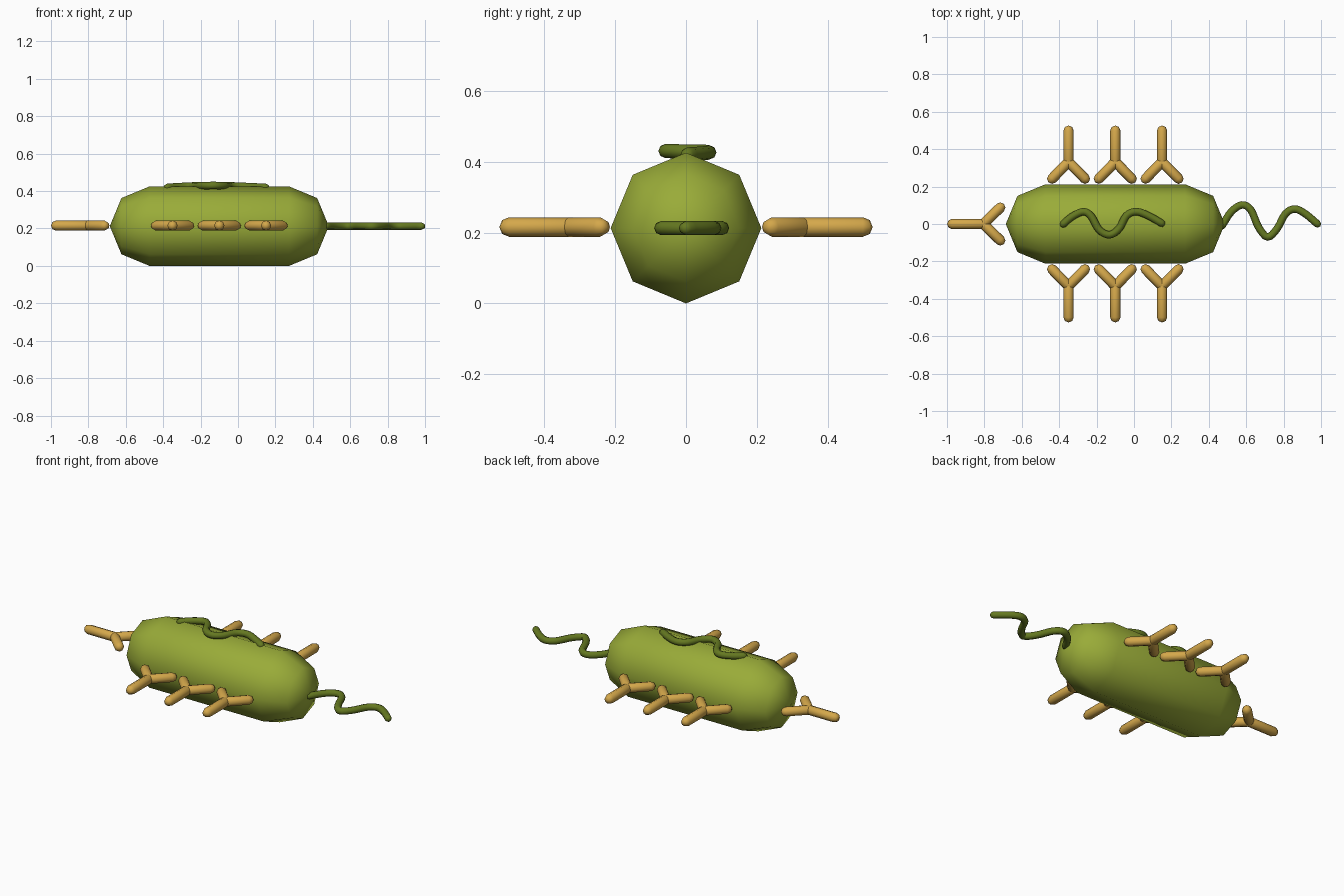
import bpy, bmesh, math
from mathutils import Vector

if "Cube" in bpy.data.objects:
    bpy.data.objects.remove(bpy.data.objects["Cube"])

ZC = 0.2125


def material(name, col):
    m = bpy.data.materials.new(name)
    m.diffuse_color = (*col, 1)
    m.use_nodes = True
    m.node_tree.nodes["Principled BSDF"].inputs["Base Color"].default_value = m.diffuse_color
    return m


GREEN = material("body_green", (0.32, 0.41, 0.04))
DARK = material("dark_green", (0.13, 0.19, 0.015))
TAN = material("tan", (0.66, 0.39, 0.07))


def finish(name, bm, mat):
    bmesh.ops.recalc_face_normals(bm, faces=bm.faces)
    for f in bm.faces:
        f.smooth = True
    me = bpy.data.meshes.new(name)
    bm.to_mesh(me)
    bm.free()
    me.materials.append(mat)
    ob = bpy.data.objects.new(name, me)
    bpy.context.collection.objects.link(ob)
    return ob


def add_tube(bm, path, r, n=8):
    """Sweep an n-gon along a path lying flat in xy, with rounded ends."""
    pts = [Vector(p) for p in path]
    d0, d1 = (pts[0] - pts[1]).normalized(), (pts[-1] - pts[-2]).normalized()
    k = math.sqrt(0.5)
    rings = [(pts[0] + d0 * r * k, r * k)] + [(p, r) for p in pts] + [(pts[-1] + d1 * r * k, r * k)]
    loops = []
    for i, (c, rad) in enumerate(rings):
        t = rings[min(i + 1, len(rings) - 1)][0] - rings[max(i - 1, 0)][0]
        t.z = 0
        side = t.normalized().cross(Vector((0, 0, 1)))
        loops.append([bm.verts.new(c + rad * (side * math.sin(a) + Vector((0, 0, math.cos(a)))))
                      for a in (2 * math.pi * j / n for j in range(n))])
    for a, b in zip(loops, loops[1:]):
        for j in range(n):
            bm.faces.new((a[j], a[(j + 1) % n], b[(j + 1) % n], b[j]))
    for loop, tip in ((loops[0], pts[0] + d0 * r), (loops[-1], pts[-1] + d1 * r)):
        v = bm.verts.new(tip)
        for j in range(n):
            bm.faces.new((loop[j], loop[(j + 1) % n], v))


def smooth_path(p, steps=4):
    """Catmull-Rom curve through the points."""
    p = [Vector(q) for q in p]
    p = [2 * p[0] - p[1]] + p + [2 * p[-1] - p[-2]]
    out = []
    for i in range(1, len(p) - 2):
        a, b, c, d = p[i - 1:i + 3]
        for s in range(steps):
            t = s / steps
            out.append(0.5 * (2 * b + (c - a) * t + (2 * a - 5 * b + 4 * c - d) * t * t
                              + (3 * b - a - 3 * c + d) * t ** 3))
    return out + [p[-2]]


def capsule_body():
    bm = bmesh.new()
    add_tube(bm, [(-0.473, 0, ZC), (0.273, 0, ZC)], 0.2125)
    finish("cell_body", bm, GREEN)


def squiggle(name, pts):
    bm = bmesh.new()
    add_tube(bm, smooth_path(pts), 0.02)
    finish(name, bm, DARK)


def receptor(name, loc, angle):
    """Y-shaped part: fork opens along local -y, stem points to +y."""
    bm = bmesh.new()
    for end in ((0, 0.167, 0), (-0.088, -0.09, 0), (0.088, -0.09, 0)):
        add_tube(bm, [(0, 0, 0), end], 0.0275)
    ob = finish(name, bm, TAN)
    ob.location = loc
    ob.rotation_euler.z = angle


capsule_body()

# Tail and the strand lying on top
squiggle("tail", [(x, y, ZC) for x, y in (
    (0.47, -0.01), (0.52, 0.065), (0.577, 0.102), (0.625, 0.075), (0.665, -0.015),
    (0.714, -0.07), (0.765, -0.025), (0.81, 0.055), (0.86, 0.08), (0.915, 0.055), (0.981, 0.0))])
squiggle("top_strand", [(x, y, z) for x, y, z in (
    (-0.378, 0, 0.42), (-0.33, 0.04, 0.423), (-0.27, 0.066, 0.426), (-0.228, 0.04, 0.428),
    (-0.187, -0.03, 0.429), (-0.132, -0.058, 0.43), (-0.08, -0.025, 0.429),
    (-0.04, 0.045, 0.428), (0.013, 0.066, 0.426), (0.075, 0.045, 0.423), (0.148, 0.004, 0.42))]) 

# Y-shaped receptors: three on each side, one at the nose
for i, x in enumerate((-0.35, -0.1, 0.15)):
    receptor(f"back_receptor_{i + 1}", (x, 0.332, ZC + 0.003), 0)
    receptor(f"front_receptor_{i + 1}", (x, -0.332, ZC + 0.003), math.pi)
receptor("nose_receptor", (-0.805, 0, ZC + 0.003), math.pi / 2)
